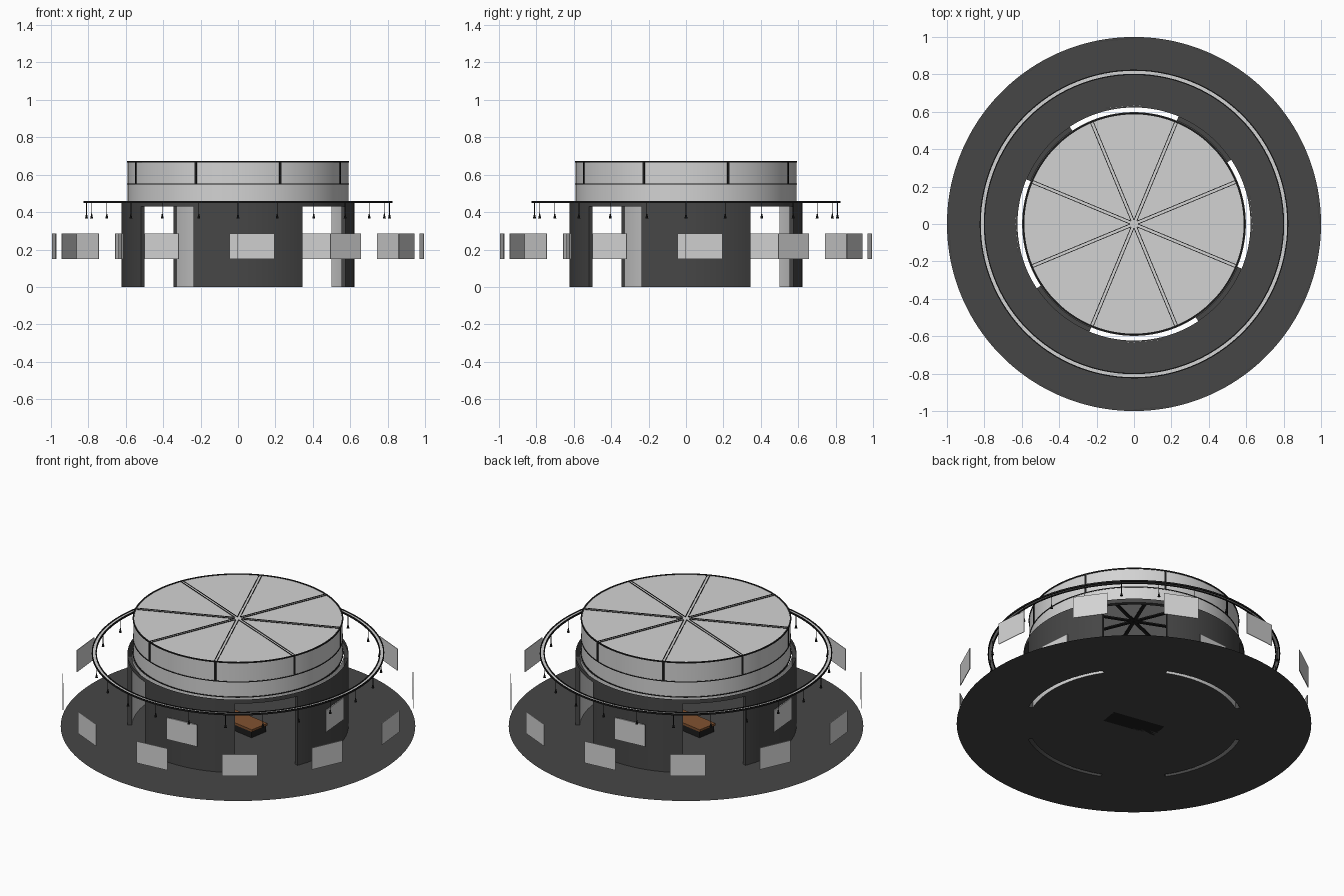
import bpy, bmesh, math
from math import sin, cos, radians
from mathutils import Matrix

if "Cube" in bpy.data.objects:
    bpy.data.objects.remove(bpy.data.objects["Cube"])


def material(name, rgb):
    m = bpy.data.materials.new(name)
    m.diffuse_color = (*rgb, 1)
    m.use_nodes = True
    m.node_tree.nodes["Principled BSDF"].inputs["Base Color"].default_value = m.diffuse_color
    return m


DARK = material("charcoal", (0.062, 0.062, 0.062))
LIGHT = material("light_grey", (0.65, 0.65, 0.65))
BLACK = material("black_trim", (0.012, 0.012, 0.012))
BROWN = material("brown_leather", (0.22, 0.085, 0.03))

START, STEP, N = -22.5, 2, 180      # common angular grid
WALL_STEPS = 28                     # of 45 steps in each quarter


def pt(r, i, z):
    a = radians(START + STEP * i)
    return (r * cos(a), r * sin(a), z)


def finish(name, bm, mat, smooth=False):
    bmesh.ops.remove_doubles(bm, verts=bm.verts, dist=1e-5)
    me = bpy.data.meshes.new(name)
    bm.to_mesh(me)
    bm.free()
    ob = bpy.data.objects.new(name, me)
    bpy.context.collection.objects.link(ob)
    me.materials.append(mat)
    if smooth:
        bpy.ops.object.select_all(action='DESELECT')
        ob.select_set(True)
        bpy.context.view_layer.objects.active = ob
        bpy.ops.object.shade_smooth_by_angle(angle=radians(30))
    return ob


def sweep(bm, profile, steps):
    """Revolve an open (r, z) profile over the given angular steps."""
    for i in steps:
        for (r0, z0), (r1, z1) in zip(profile, profile[1:]):
            co = [pt(r0, i, z0), pt(r0, i + 1, z0), pt(r1, i + 1, z1), pt(r1, i, z1)]
            if r0 == 0:
                co.pop(0)
            elif r1 == 0:
                co.pop()
            bm.faces.new([bm.verts.new(c) for c in co])


def revolve(name, profile, mat, steps=range(N)):
    bm = bmesh.new()
    sweep(bm, profile, steps)
    return finish(name, bm, mat, True)


def box(bm, size, loc, turn=0):
    """Box placed at loc and then turned about the z axis by degrees."""
    m = (Matrix.Rotation(radians(turn), 4, 'Z') @ Matrix.Translation(loc)
         @ Matrix.Diagonal((*size, 1)))
    bmesh.ops.create_cube(bm, size=1, matrix=m)


def hoop(name, r, z, w, h, mat):
    a, b, c, d = r - w / 2, r + w / 2, z - h / 2, z + h / 2
    return revolve(name, [(a, c), (b, c), (b, d), (a, d), (a, c)], mat)


wall = [i for i in range(N) if i % 45 < WALL_STEPS]
door = [i for i in range(N) if i % 45 >= WALL_STEPS]
RI, RO, TOP, HEAD = 0.598, 0.623, 0.455, 0.43

# Floor disc with slots below the hollow walls
bm = bmesh.new()
sweep(bm, [(0, 0), (RI, 0)], range(N))
sweep(bm, [(RI, 0), (RO, 0)], door)
sweep(bm, [(RO, 0), (1, 0)], range(N))
bmesh.ops.remove_doubles(bm, verts=bm.verts, dist=1e-5)
bmesh.ops.recalc_face_normals(bm, faces=bm.faces)
if sum(f.normal.z for f in bm.faces) < 0:
    bmesh.ops.reverse_faces(bm, faces=bm.faces)
finish("floor_disc", bm, DARK)

# Hollow curved walls: dark outer skin, light inner skin, door heads
revolve("wall_outer_skin", [(RO, 0), (RO, TOP)], DARK, wall)
revolve("wall_inner_skin", [(RI, TOP), (RI, 0)], LIGHT, wall)
revolve("door_head_outer", [(RI, HEAD), (RO, HEAD), (RO, TOP)], DARK, door)
revolve("door_head_inner", [(RI, TOP), (RI, HEAD)], LIGHT, door)
bm = bmesh.new()
for q in range(4):
    for i in (q * 45, q * 45 + WALL_STEPS):
        bm.faces.new([bm.verts.new(c) for c in
                      (pt(RI, i, 0), pt(RO, i, 0), pt(RO, i, HEAD), pt(RI, i, HEAD))])
finish("wall_end_caps", bm, DARK)

# Drum and ceiling, open underneath
RD, ZT = 0.59, 0.67
revolve("drum_shell", [(RD, TOP), (RD, ZT)], LIGHT)
revolve("ceiling_disc", [(RD, ZT), (0, ZT)], LIGHT)
hoop("drum_top_rim", RD, ZT, 0.008, 0.007, BLACK)
hoop("drum_middle_rim", RD, 0.55, 0.006, 0.005, BLACK)
hoop("drum_bottom_rim", RD, TOP, 0.008, 0.006, BLACK)

# Drum dividers and ceiling spokes
div, lines, beams = bmesh.new(), bmesh.new(), bmesh.new()
for k in range(8):
    a = 22.5 + 45 * k
    box(div, (0.008, 0.012, 0.12), (RD, 0, 0.61), a)
    box(beams, (RD - 0.01, 0.018, 0.006), (RD / 2, 0, ZT - 0.005), a)
    for s in (-1, 1):
        box(lines, (RD - 0.02, 0.004, 0.003), (RD / 2 + 0.01, s * 0.008, ZT + 0.001), a)
finish("drum_dividers", div, BLACK)
finish("ceiling_beams", beams, BLACK)
finish("roof_seams", lines, BLACK)

# Lighting ring
revolve("light_ring_plate", [(0.80, 0.456), (0.82, 0.456)], LIGHT)
hoop("light_ring_inner_rail", 0.80, TOP, 0.006, 0.01, BLACK)
hoop("light_ring_outer_rail", 0.822, TOP, 0.006, 0.01, BLACK)

# Hanging spotlights, every 15 degrees
bm = bmesh.new()
for k in range(24):
    a = radians(15 * k)
    x, y = 0.81 * cos(a), 0.81 * sin(a)
    box(bm, (0.003, 0.003, 0.07), (0.81, 0, 0.42), 15 * k)
    bmesh.ops.create_cone(bm, cap_ends=True, segments=10, radius1=0.008, radius2=0.002,
                          depth=0.026, matrix=Matrix.Translation((x, y, 0.38)))
finish("spotlights", bm, BLACK)

# Outer ring of display panels and one picture on each wall
bm = bmesh.new()
for k in range(12):
    box(bm, (0.004, 0.2, 0.135), (0.988, 0, 0.2175), 5.6 + 30 * k)
finish("outer_panels", bm, LIGHT)
bm = bmesh.new()
for k in range(4):
    box(bm, (0.006, 0.2, 0.135), (0.63, 0, 0.2175), 4.9 + 90 * k)
finish("wall_pictures", bm, LIGHT)

# Central bench
bm = bmesh.new()
box(bm, (0.33, 0.115, 0.04), (0, 0, 0.02), -10)
finish("bench_base", bm, BLACK)
bm = bmesh.new()
box(bm, (0.345, 0.125, 0.014), (0, 0, 0.047), -10)
finish("bench_seat", bm, BROWN)
